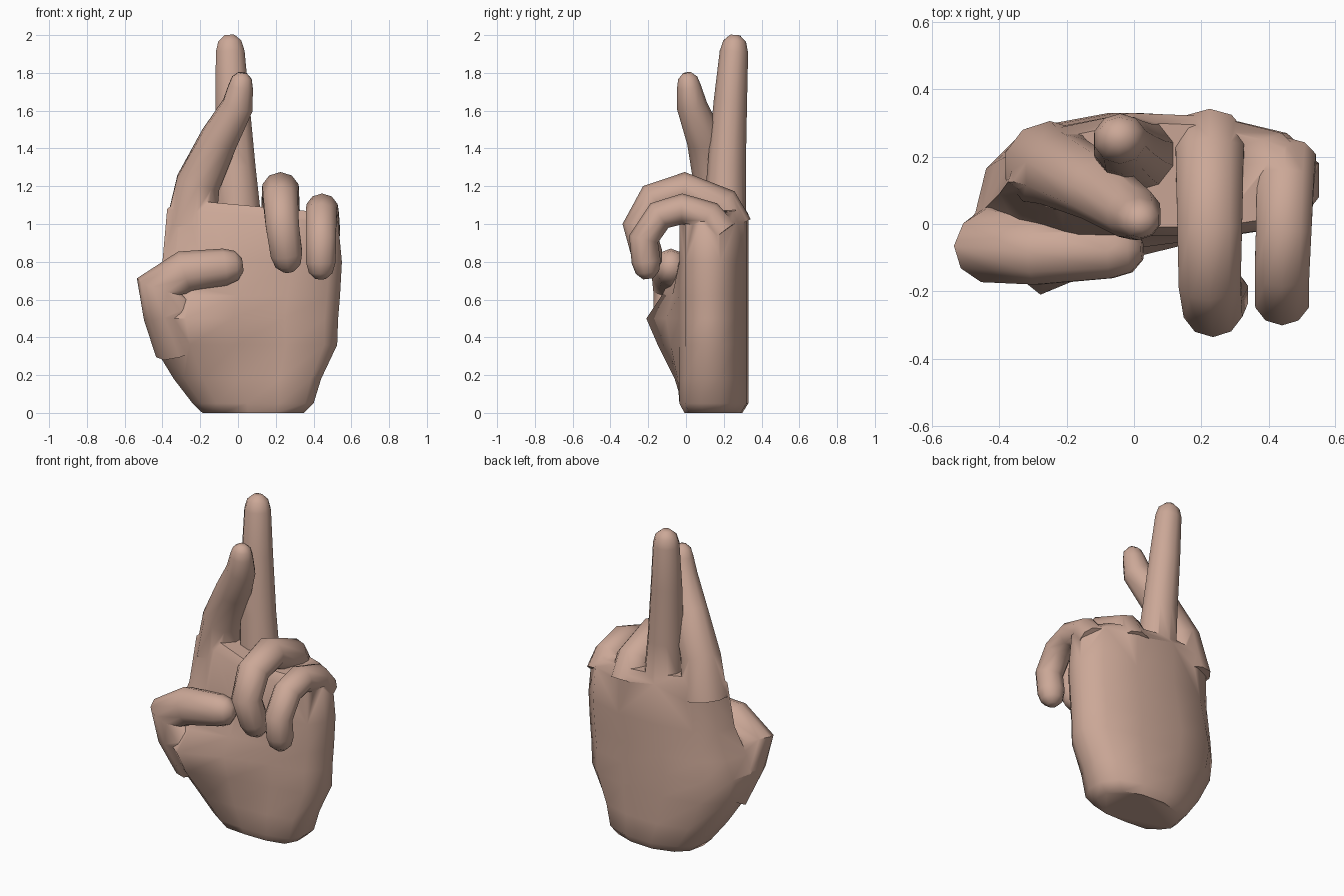
import bpy, bmesh, math
from mathutils import Vector

if "Cube" in bpy.data.objects:
    bpy.data.objects.remove(bpy.data.objects["Cube"])

skin = bpy.data.materials.new("skin")
skin.diffuse_color = (0.60, 0.39, 0.31, 1)
skin.use_nodes = True
skin.node_tree.nodes["Principled BSDF"].inputs["Base Color"].default_value = skin.diffuse_color


def loft(name, rings):
    # Skin a closed body over a list of point rings
    bm = bmesh.new()
    vs = [[bm.verts.new(p) for p in r] for r in rings]
    n = len(vs[0])
    for a, b in zip(vs, vs[1:]):
        for i in range(n):
            j = (i + 1) % n
            bm.faces.new((a[i], a[j], b[j], b[i]))
    bm.faces.new(vs[0])
    bm.faces.new(vs[-1])
    bmesh.ops.recalc_face_normals(bm, faces=bm.faces)
    me = bpy.data.meshes.new(name)
    bm.to_mesh(me)
    bm.free()
    ob = bpy.data.objects.new(name, me)
    bpy.context.collection.objects.link(ob)
    me.materials.append(skin)
    return ob


def finger(name, path, r0, r1, ref=(1, 0, 0), flat=0.94, sides=10):
    # Tapered tube along the path, rounded off at its last point
    pts = [Vector(p) for p in path]
    end = (pts[-1] - pts[-2]).normalized()
    last = len(pts) - 1
    radii = [r0 + (r1 - r0) * i / last for i in range(last + 1)]
    tip = pts[-1]
    pts[-1] = tip - end * r1 * 1.1
    pts += [tip - end * r1 * 0.4, tip]
    radii += [r1 * 0.8, r1 * 0.35]
    rings = []
    for i, p in enumerate(pts):
        t = end.copy()
        if i < last:
            t = (pts[i + 1] - p).normalized()
            if i > 0:
                t = (t + (p - pts[i - 1]).normalized()).normalized()
        u = Vector(ref)
        u = (u - t * u.dot(t)).normalized()
        v = t.cross(u) * flat
        angles = [math.tau * (k + 0.5) / sides for k in range(sides)]
        rings.append([p + (u * math.cos(a) + v * math.sin(a)) * radii[i] for a in angles])
    return loft(name, rings)


def palm_ring(z, xl, xr, pad):
    # Palm outline; pad is how far the thumb mound comes forward
    back, front, edge = 0.33, -0.035, 0.105 + pad / 2
    slope = max(0, z - 0.8) * 0.25
    mid = front + 0.4 * min(0, pad - front)
    prof = [(0, edge), (.07, (edge + pad) / 2), (.2, pad), (.45, mid),
            (.72, front), (.93, front + .03), (1, .08), (1, .18), (.9, back - .06),
            (.68, back - .01), (.4, back), (.16, back - .045), (.04, (back + edge) / 2)]
    return [Vector((xl + t * (xr - xl), y, z - slope * t)) for t, y in prof]


def inset(ring, dz, s):
    # End ring that rounds off the palm
    c = sum(ring, Vector()) / len(ring)
    return [Vector((c.x + (p.x - c.x) * s, c.y + (p.y - c.y) * s, p.z + dz)) for p in ring]


# Palm from wrist to knuckles
rings = [palm_ring(*s) for s in [
    (.05, -.24, .40, -.02), (.18, -.34, .44, -.06), (.36, -.45, .525, -.15),
    (.50, -.48, .53, -.21), (.62, -.45, .54, -.13), (.80, -.40, .55, -.03),
    (1.08, -.375, .53, .04)]]
rings = [inset(rings[0], -.05, .84)] + rings + [inset(rings[-1], .05, .85)]
hand = loft("hand", rings)

# Crossed, straight and curled fingers, then the thumb
index = finger("index_finger", [
    (-.25, .175, .98), (-.21, .155, 1.22), (-.10, .10, 1.45),
    (.0, .03, 1.63), (.025, .005, 1.80)], .14, .068)
middle = finger("middle_finger", [
    (.01, .205, 1.0), (-.01, .215, 1.3), (-.03, .235, 1.65), (-.045, .26, 2.0)], .122, .08)
ring = finger("ring_finger", [
    (.225, .25, .98), (.225, .19, 1.10), (.225, -.01, 1.18), (.225, -.17, 1.13),
    (.235, -.25, .99), (.27, -.18, .75)], .11, .088)
little = finger("little_finger", [
    (.455, .19, .95), (.45, .12, 1.04), (.445, -.02, 1.08), (.44, -.14, 1.045),
    (.44, -.225, .92), (.437, -.2, .71)], .09, .082)
thumb = finger("thumb", [
    (-.28, .03, .36), (-.36, -.05, .55), (-.41, -.065, .67),
    (-.28, -.085, .745), (.025, -.078, .785)], .145, .085, (0, 1, 0), 1.15)

# Fuse everything into one skin
bpy.context.view_layer.objects.active = hand
hand.select_set(True)
for part in (index, middle, ring, little, thumb):
    m = hand.modifiers.new("fuse", "BOOLEAN")
    m.operation = "UNION"
    m.solver = "EXACT"
    m.use_self = True
    m.object = part
    bpy.ops.object.modifier_apply(modifier=m.name)
    bpy.data.objects.remove(part)
bpy.ops.object.shade_smooth_by_angle(angle=math.radians(55))
